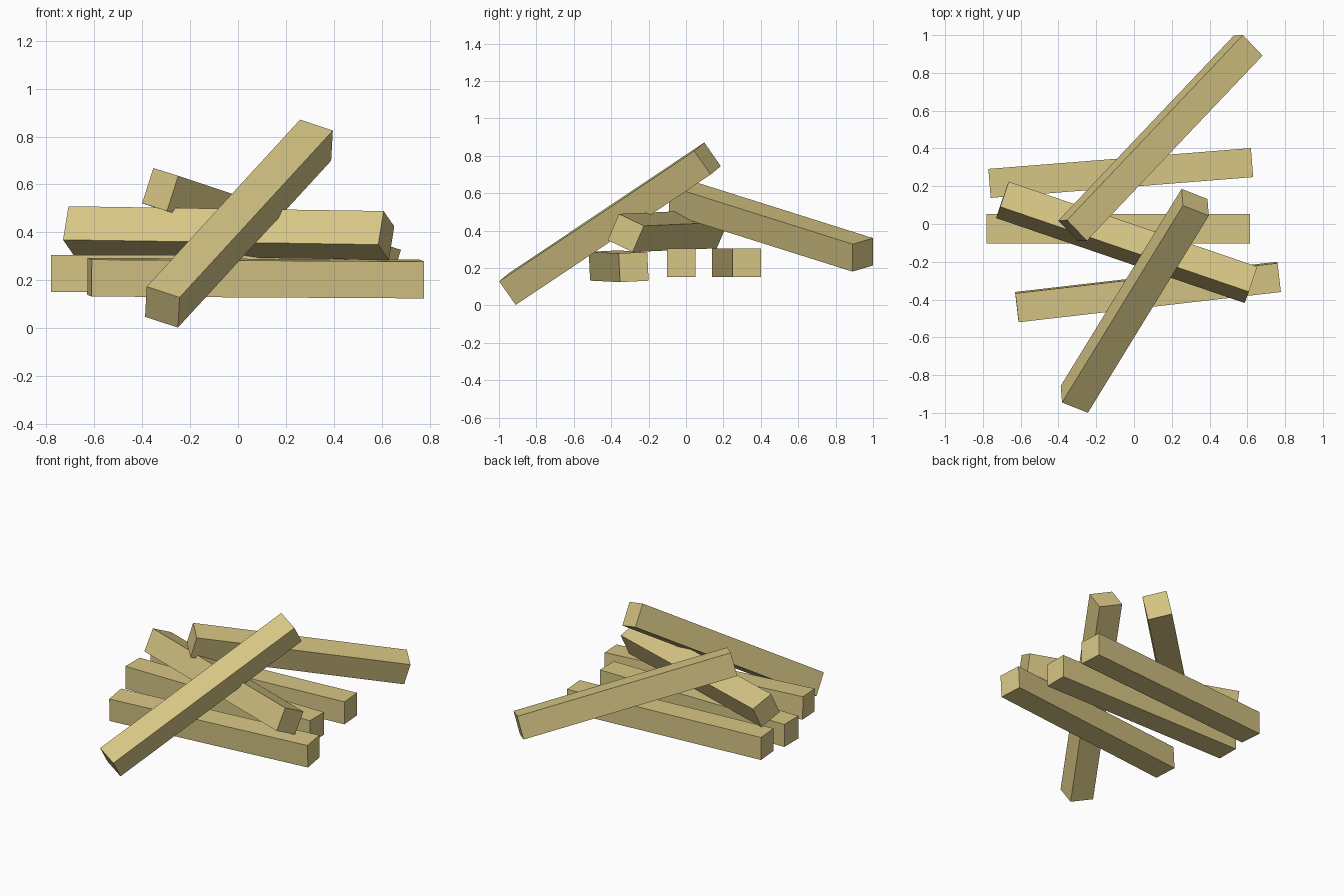
import bpy
from mathutils import Vector, Matrix

if "Cube" in bpy.data.objects:
    bpy.data.objects.remove(bpy.data.objects["Cube"])

THICK = 0.154  # square section of every beam

# One plain wood colour
wood = bpy.data.materials.new("tan_wood")
wood.diffuse_color = (0.68, 0.565, 0.235, 1.0)
wood.use_nodes = True
wood.node_tree.nodes["Principled BSDF"].inputs["Base Color"].default_value = wood.diffuse_color


def beam(name, start, end, up=(0, 0, 1)):
    """Square beam between two end centres, rolled so its top faces 'up'."""
    a, b = Vector(start), Vector(end)
    along = (b - a).normalized()
    side = Vector(up).cross(along).normalized()
    top = along.cross(side)
    rot = Matrix((along, side, top)).transposed().to_4x4()
    size = Matrix.Diagonal(((b - a).length, THICK, THICK, 1))
    bpy.ops.mesh.primitive_cube_add(size=1)
    ob = bpy.context.object
    ob.name = name
    ob.data.transform(rot @ size)
    ob.location = (a + b) / 2
    ob.data.materials.append(wood)


# Bottom layer of three nearly parallel beams
beam("middle_beam", (-0.78, -0.025, 0.228), (0.615, -0.025, 0.228))
beam("back_beam", (-0.765, 0.215, 0.228), (0.625, 0.325, 0.228))
beam("front_beam", (-0.62, -0.44, 0.213), (0.768, -0.28, 0.205), (0, -0.05, 1))

# Tilted beam lying across the bottom layer
beam("cross_beam", (-0.697, 0.128, 0.407), (0.619, -0.322, 0.387), (0.025, 0.06, 0.142))

# Two beams leaning on the pile
beam("back_leaning_beam", (-0.325, -0.035, 0.579), (0.605, 0.945, 0.27), (0.045, 0, 0.145))
beam("front_leaning_beam", (-0.316, -0.928, 0.088), (0.324, 0.115, 0.785), (0.01, -0.08, 0.125))
